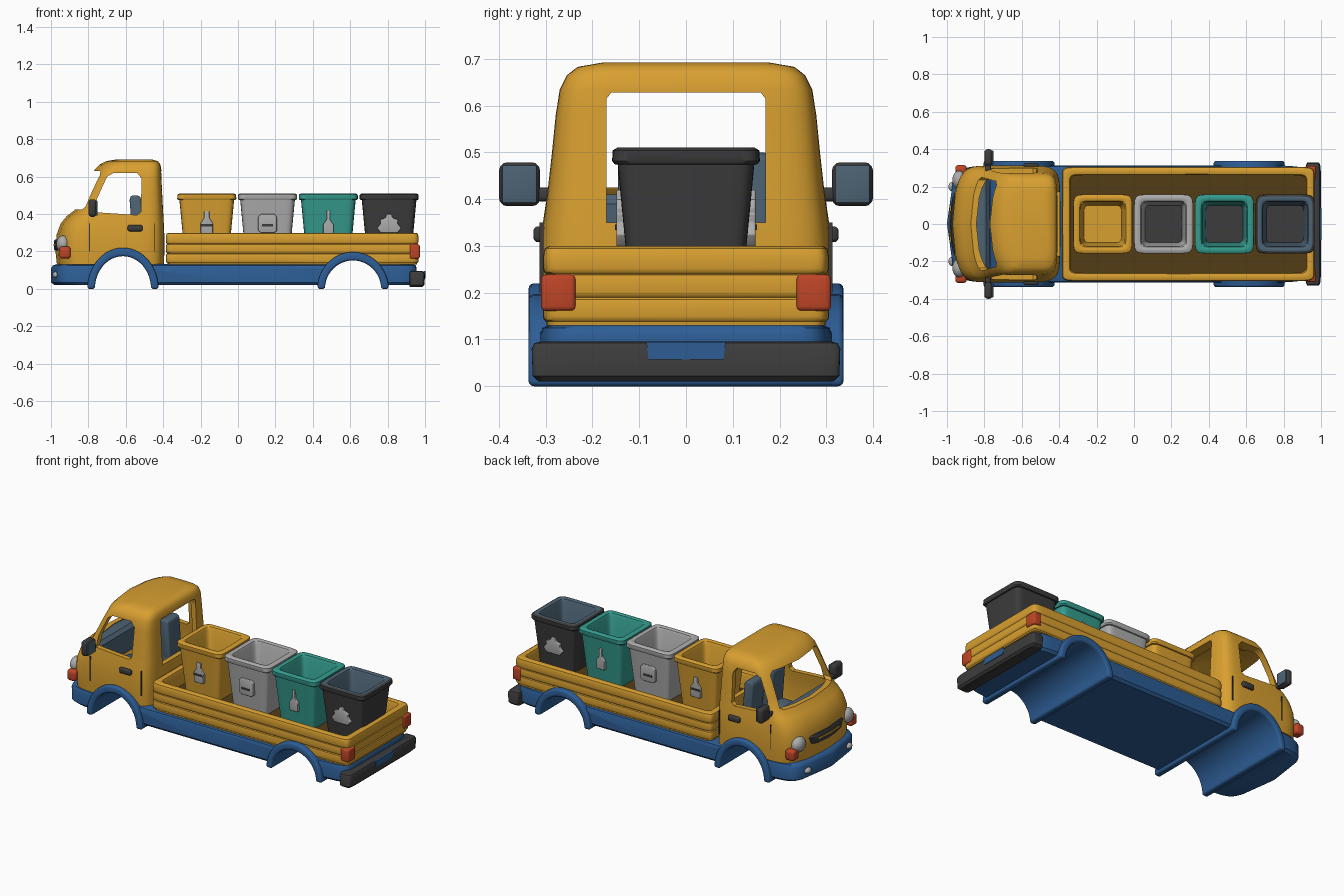
import bpy, bmesh, math
from mathutils import Vector

if "Cube" in bpy.data.objects:
    bpy.data.objects.remove(bpy.data.objects["Cube"], do_unlink=True)


def material(name, *rgb):
    m = bpy.data.materials.new(name)
    m.use_nodes = True
    m.diffuse_color = (*rgb, 1)
    m.node_tree.nodes["Principled BSDF"].inputs["Base Color"].default_value = (*rgb, 1)
    return m


YELLOW = material("yellow paint", .69, .35, .03)
BLUE = material("blue paint", .026, .11, .3)
DARK = material("dark plastic", .045, .045, .047)
SLATE = material("slate", .075, .125, .175)
GREY = material("light grey", .42, .42, .42)
TEAL = material("teal", .035, .33, .27)
RED = material("red lamp", .52, .06, .02)
BROWN = material("brown floor", .085, .045, .008)


def make(name, bm, *mats):
    bmesh.ops.recalc_face_normals(bm, faces=bm.faces)
    me = bpy.data.meshes.new(name)
    bm.to_mesh(me)
    bm.free()
    for m in mats:
        me.materials.append(m)
    ob = bpy.data.objects.new(name, me)
    bpy.context.collection.objects.link(ob)
    return ob


def finish(ob, bevel=0, cutters=()):
    """Apply booleans and bevel, then smooth with sharp edges kept."""
    for c in cutters:
        mod = ob.modifiers.new("cut", "BOOLEAN")
        mod.object, mod.operation, mod.solver = c, "DIFFERENCE", "EXACT"
    if bevel:
        mod = ob.modifiers.new("bevel", "BEVEL")
        mod.width, mod.segments, mod.limit_method = bevel, 3, "ANGLE"
    deps = bpy.context.evaluated_depsgraph_get()
    deps.update()
    me = bpy.data.meshes.new_from_object(ob.evaluated_get(deps))
    ob.modifiers.clear()
    ob.data = me
    me.shade_smooth()
    me.set_sharp_from_angle(angle=math.radians(40))
    return ob


def loft(name, rings, mats, bulge=0, power=8, band=lambda k: 0, steps=64):
    """Stack rounded rectangles (z, x_min, x_max, half_width) with a bowed -x end."""
    bm, loops = bmesh.new(), []
    for z, x0, x1, w in rings:
        loop = []
        for i in range(steps):
            t = math.tau * i / steps
            u, v = (math.copysign(abs(f) ** (2 / power), f) for f in (math.cos(t), math.sin(t)))
            x = (x0 + x1) / 2 + u * (x1 - x0) / 2 + bulge * v * v * ((1 - u) / 2) ** 2
            loop.append(bm.verts.new((x, v * w, z)))
        loops.append(loop)
    bm.faces.new(loops[0]).material_index = band(0)
    for k in range(1, len(loops)):
        a, b = loops[k - 1], loops[k]
        for i in range(steps):
            j = (i + 1) % steps
            bm.faces.new((a[i], a[j], b[j], b[i])).material_index = band(k)
    bm.faces.new(loops[-1])
    return make(name, bm, *mats)


def prism(name, pts, lo, hi, mat=None, axis="y"):
    """Extrude an outline: (x, z) points along y, or (y, z) points along x."""
    bm = bmesh.new()
    place = (lambda p, d: (p[0], d, p[1])) if axis == "y" else (lambda p, d: (d, p[0], p[1]))
    face = bm.faces.new([bm.verts.new(place(p, lo)) for p in pts])
    new = bmesh.ops.extrude_face_region(bm, geom=[face])["geom"]
    shift = Vector(place((0, 0), hi - lo))
    bmesh.ops.translate(bm, vec=shift, verts=[v for v in new if isinstance(v, bmesh.types.BMVert)])
    return make(name, bm, *([mat] if mat else []))


def box(name, centre, size, mat, bevel=.01):
    bm = bmesh.new()
    bmesh.ops.create_cube(bm, size=1)
    for v in bm.verts:
        v.co = [c + a * s for c, a, s in zip(centre, v.co, size)]
    return finish(make(name, bm, mat), bevel)


def ellipsoid(name, centre, radii, mat):
    bm = bmesh.new()
    bmesh.ops.create_uvsphere(bm, u_segments=24, v_segments=12, radius=1)
    for v in bm.verts:
        v.co = [c + a * r for c, a, r in zip(centre, v.co, radii)]
    return finish(make(name, bm, mat))


def helper(ob):
    ob.hide_render = True
    ob.hide_set(True)
    helpers.append(ob)
    return ob


def arc(x, r, top):
    return [(x + r * math.cos(a), top * math.sin(a))
            for a in (math.pi * i / 24 for i in range(25))]


# Wheel arches and their tunnels
helpers, tunnels, clearances = [], [], []
for side, x, top in (("front", -.615, .22), ("rear", .615, .197)):
    outline = arc(x, .19, top) + arc(x, .15, top - .045)[::-1]
    finish(prism(side + "_wheel_arch", outline, -.337, .337, BLUE), .012)
    low = lambda pts: pts + [(pts[-1][0], -.1), (pts[0][0], -.1)]
    tunnels.append(helper(prism(side + "_tunnel_cutter", low(arc(x, .152, top - .043)), -.5, .5)))
    clearances.append(helper(prism(side + "_clearance_cutter", low(arc(x, .17, top - .02)), -.5, .5)))

# Chassis with the front bumper
chassis = loft("chassis", [(.02, -.98, .95, .3), (.035, -1, .955, .314), (.11, -1, .955, .314),
                           (.125, -.99, .95, .308), (.132, -.97, .94, .29)], [BLUE], .06, 14)
finish(chassis, 0, tunnels)

# Cab shell: inner wall down, outer wall up
outer = [(.13, -.968, -.395, .308), (.2, -.976, -.394, .312), (.29, -.97, -.394, .312),
         (.35, -.948, -.396, .306), (.39, -.915, -.398, .3), (.42, -.875, -.4, .296),
         (.5, -.838, -.404, .287), (.58, -.798, -.408, .279), (.635, -.768, -.41, .27),
         (.665, -.74, -.415, .255), (.683, -.705, -.428, .232), (.692, -.65, -.46, .18)]
t = .03
inner = [(z - (t if i > 8 else 0), a + t, b - t, w - t) for i, (z, a, b, w) in enumerate(outer)]
inner = [r for r in inner if r[0] < .634] + [inner[-1]]
cab = loft("cab", inner[::-1] + outer, [YELLOW], .055, 7)
side_window = [(-.765, .41), (-.54, .395), (-.52, .41), (-.515, .59), (-.54, .62), (-.665, .62),
               (-.7, .6), (-.755, .48)]
screen = [(-.235, .425), (.235, .425), (.25, .44), (.228, .61), (.205, .63),
          (-.205, .63), (-.228, .61), (-.25, .44)]
rear = [(-.17, .35), (.17, .35), (.17, .615), (.16, .628), (-.16, .628), (-.17, .615)]
cuts = [helper(prism("side_window_cutter", side_window, -.5, .5)),
        helper(prism("windscreen_cutter", screen, -1.1, -.62, axis="x")),
        helper(prism("rear_window_cutter", rear, -.52, -.3, axis="x"))]
finish(cab, 0, cuts + clearances[:1])

# Cab interior
finish(loft("dashboard", [(.25, -.92, -.78, .26), (.39, -.89, -.77, .26), (.41, -.86, -.79, .25)],
            [SLATE], .05))
for label, y in (("left", .115), ("right", -.085)):
    box(label + "_seat_base", (-.56, y, .24), (.17, .12, .1), SLATE, .02)
    back = [(-.56, .22), (-.5, .22), (-.52, .49), (-.535, .5), (-.57, .5), (-.58, .48)]
    finish(prism(label + "_seat_back", back, y - .06, y + .06, SLATE), .012)

# Grille and front number of lamps, mirrors, handles
finish(loft("grille", [(.205, -.98, -.9, .12), (.215, -.984, -.9, .15), (.255, -.984, -.9, .165),
                       (.265, -.978, -.9, .155)], [DARK], .018))
box("grille_bar", (-.975, 0, .235), (.024, .2, .01), YELLOW, .003)
for label, s in (("left", 1), ("right", -1)):
    ellipsoid(label + "_headlight", (-.935, s * .235, .24), (.036, .05, .046), GREY)
    ellipsoid(label + "_fog_lamp", (-.972, s * .2, .075), (.02, .025, .018), GREY)
    box(label + "_indicator", (-.925, s * .285, .195), (.06, .06, .065), RED, .015)
    box(label + "_door_handle", (-.55, s * .314, .325), (.08, .025, .034), DARK)
    box(label + "_mirror_arm", (-.78, s * .3, .41), (.03, .06, .03), DARK)
    box(label + "_mirror", (-.778, s * .356, .432), (.044, .088, .094), DARK, .018)
    box(label + "_mirror_glass", (-.756, s * .356, .432), (.008, .074, .08), SLATE, .003)
    box(label + "_tail_lamp", (.945, s * .273, .2), (.054, .074, .078), RED)
    for name, x in (("front", -.795), ("rear", -.445)):
        box(f"{label}_{name}_door_seam", (x, s * .309, .275), (.005, .008, .15), DARK, 0)

# Load bed with three bowed planks per side
x0, x1, w = -.385, .965, .306
bed_rings = [(z, x0 + d, x1 - d, w - d) for z, d in
             ((.2, .045), (.285, .045), (.297, .04), (.3, .03), (.3, .014), (.295, .004))]
for top in (.288, .238, .186):
    bed_rings += [(top - h, x0 + d, x1 - d, w - d)
                  for h, d in ((0, .002), (.01, 0), (.036, 0), (.044, .002), (.048, .007))]
bed_rings.append((.13, x0 + .008, x1 - .008, w - .008))
bed = loft("load_bed", bed_rings, [YELLOW, BROWN], 0, 30, lambda k: int(k == 0))
finish(bed, 0, clearances[1:])

# Rear bumper and plate
finish(loft("rear_bumper", [(.01, .92, .985, .315), (.022, .915, .997, .328), (.08, .915, 1, .33),
                            (.092, .918, .993, .324), (.096, .925, .98, .31)], [DARK], 0, 9))
plate = [(-.085, .095), (-.08, .057), (.08, .057), (.085, .095)]
prism("number_plate", plate, .995, 1.002, BLUE, "x")

# Bins with raised emblems, given as half widths going up
bottle = [(.032, .29), (.034, .35), (.014, .38), (.014, .415)]
can = [(.034, .3), (.05, .31), (.05, .385), (.036, .4)]
flask = [(.028, .29), (.028, .345), (.009, .37), (.009, .42)]
crumple = [(.045, .3), (.065, .325), (.045, .35), (.05, .37), (.02, .38), (.012, .4)]
shape = ((.22, .1), (.495, .118), (.507, .124), (.511, .134), (.511, .146), (.504, .157),
         (.482, .158), (.475, .153), (.474, .146), (.2, .12))
bins = (("yellow", YELLOW, YELLOW, YELLOW, bottle), ("grey", GREY, GREY, DARK, can),
        ("teal", TEAL, TEAL, DARK, flask), ("dark", DARK, SLATE, DARK, crumple))
for i, (label, body, lining, floor, emblem) in enumerate(bins):
    cx = -.167 + .325 * i
    finish(loft(label + "_bin", [(z, cx - h, cx + h, h) for z, h in shape], [body, lining, floor],
                band=lambda k: 2 if k == 0 else int(k < 5), power=9))
    outline = [(cx + h, z) for h, z in emblem] + [(cx - h, z) for h, z in emblem[::-1]]
    for side, s in (("left", 1), ("right", -1)):
        finish(prism(f"{label}_bin_{side}_emblem", outline, s * .125, s * .149, GREY), .004)
        if emblem in (bottle, can):
            box(f"{label}_bin_{side}_band", (cx, s * .148, .34), (.06, .008, .012), DARK, 0)

# Remove the cutters now that every cut is applied
for ob in helpers:
    bpy.data.objects.remove(ob, do_unlink=True)
